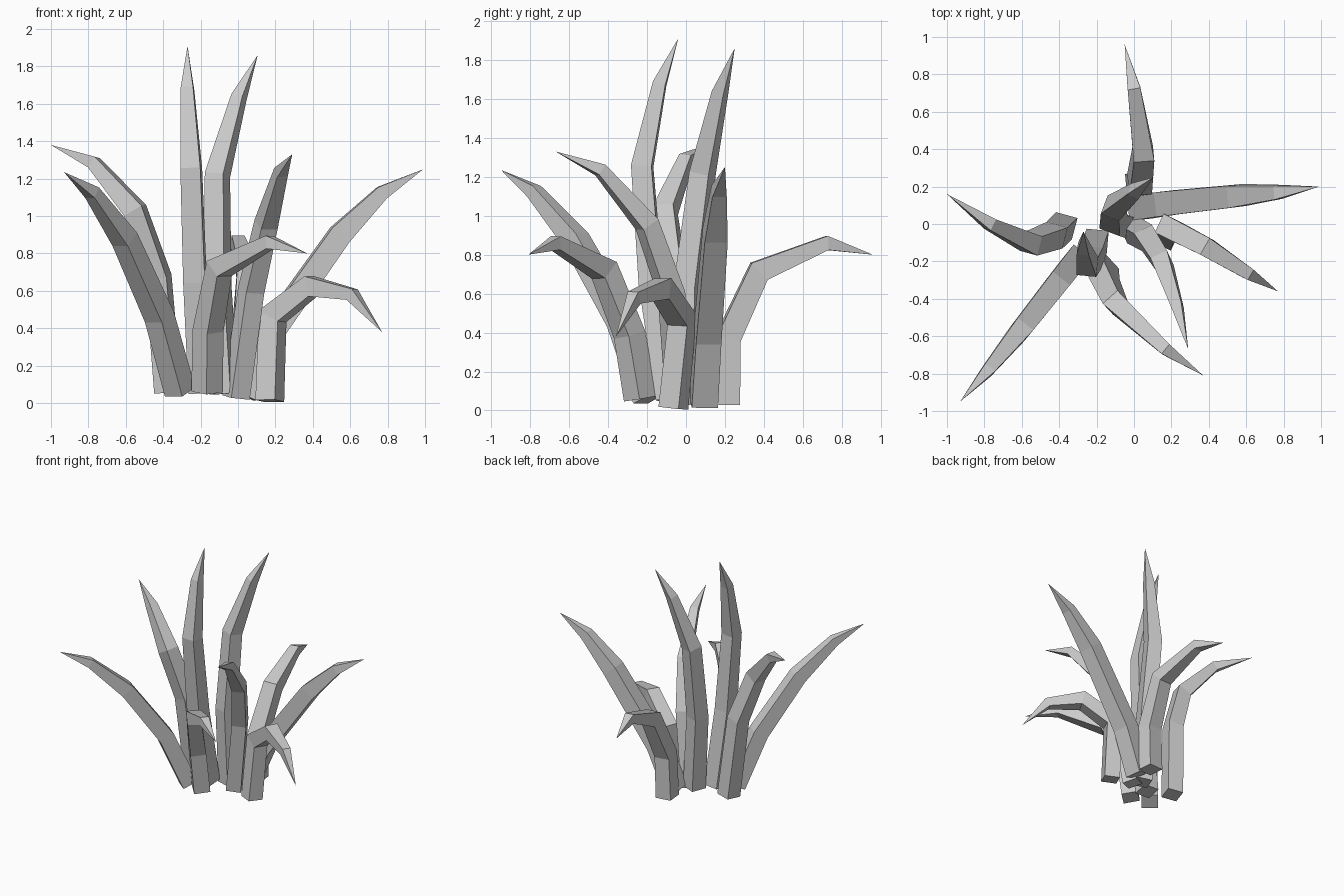
import bpy, bmesh, math
from mathutils import Vector, Matrix

if "Cube" in bpy.data.objects:
    bpy.data.objects.remove(bpy.data.objects["Cube"])

TAPER = [1.0, 0.97, 0.88, 0.55]


def blade(name, size, roll, path):
    """Square-section leaf swept along a path and closed to a point."""
    pts = [Vector(p) for p in path]
    lean = pts[-1] - pts[0]
    side0 = Vector((-lean.y, lean.x, 0)).normalized()
    side0 = Matrix.Rotation(math.radians(roll), 3, 'Z') @ side0
    bm = bmesh.new()
    rings = []
    for i, p in enumerate(pts[:-1]):
        ahead = (pts[i + 1] - p).normalized()
        back = (p - pts[i - 1]).normalized() if i else ahead
        tangent = (ahead + back).normalized()
        side = (side0 - tangent * side0.dot(tangent)).normalized()
        normal = tangent.cross(side)
        h = size * TAPER[i] / 2
        miter = 1 / max(0.8, tangent.dot(ahead))
        rings.append([bm.verts.new(p + side * h * a + normal * h * b * miter)
                      for a, b in ((1, 1), (-1, 1), (-1, -1), (1, -1))])
    tip = bm.verts.new(pts[-1])
    bm.faces.new(rings[0])
    for lo, hi in zip(rings, rings[1:]):
        for k in range(4):
            j = (k + 1) % 4
            bm.faces.new((lo[k], lo[j], hi[j], hi[k]))
    for k in range(4):
        bm.faces.new((rings[-1][k], rings[-1][(k + 1) % 4], tip))
    bmesh.ops.recalc_face_normals(bm, faces=bm.faces[:])
    mesh = bpy.data.meshes.new(name)
    bm.to_mesh(mesh)
    bm.free()
    bpy.context.collection.objects.link(bpy.data.objects.new(name, mesh))


# Drooping leaves
blade("back_leaf", 0.125, 0, [(.02, .21, .03), (.03, .215, .37), (.05, .375, .715),
                              (0, .725, .86), (-.05, .96, .80)])
blade("right_drooping_leaf", 0.115, 0, [(.17, -.065, .012), (.185, -.02, .465), (.39, -.125, .625),
                                        (.61, -.265, .58), (.77, -.36, .38)])
blade("front_drooping_leaf", 0.12, 0, [(-.165, -.235, .06), (-.16, -.29, .39), (-.10, -.42, .72),
                                       (.17, -.67, .86), (.37, -.81, .80)])

# Arching leaves
blade("right_leaf", 0.135, 0, [(.03, .09, .04), (.17, .11, .37), (.545, .15, .90),
                               (.77, .17, 1.125), (.99, .20, 1.25)])
blade("front_leaf", 0.11, 0, [(-.01, -.03, .03), (.07, -.075, .60), (.15, -.20, .955),
                              (.23, -.44, 1.235), (.29, -.67, 1.33)])
blade("front_left_leaf", 0.12, 0, [(-.31, -.19, .06), (-.42, -.33, .46), (-.605, -.565, .875),
                                   (-.78, -.78, 1.125), (-.93, -.95, 1.235)])
blade("left_leaf", 0.12, 0, [(-.375, -.01, .06), (-.425, -.06, .67), (-.55, -.105, 1.03),
                             (-.77, 0, 1.285), (-1, .16, 1.38)])

# Tall upright leaves
blade("tall_left_leaf", 0.12, 30, [(-.20, -.09, .06), (-.23, -.18, .65), (-.25, -.225, 1.255),
                                   (-.27, -.135, 1.68), (-.27, -.04, 1.91)])
blade("tall_back_leaf", 0.12, 15, [(-.075, 0, .05), (-.11, .01, .63), (-.11, .085, 1.22),
                                   (.005, .175, 1.635), (.105, .25, 1.86)])
